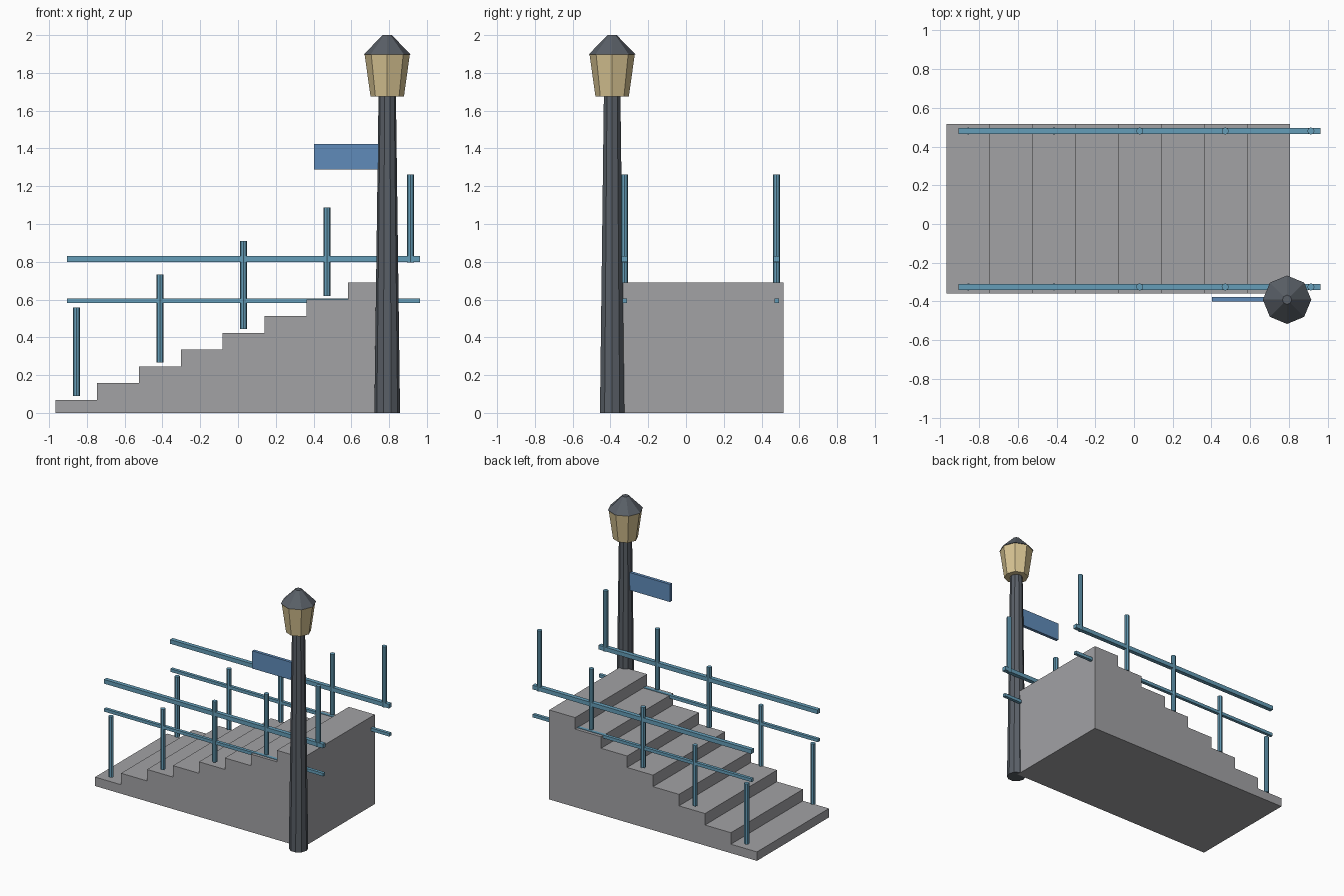
import bpy
import bmesh
import math

if "Cube" in bpy.data.objects:
    bpy.data.objects.remove(bpy.data.objects["Cube"], do_unlink=True)


def material(name, rgb):
    mat = bpy.data.materials.new(name)
    mat.use_nodes = True
    mat.diffuse_color = (*rgb, 1)
    mat.node_tree.nodes["Principled BSDF"].inputs["Base Color"].default_value = (*rgb, 1)
    return mat


CONCRETE = material("concrete grey", (0.36, 0.36, 0.375))
RAIL_BLUE = material("rail blue", (0.13, 0.34, 0.48))
IRON = material("dark iron", (0.1, 0.115, 0.135))
GLASS = material("warm lamp glass", (0.68, 0.55, 0.29))
SIGN_BLUE = material("sign blue", (0.115, 0.26, 0.49))


def finish(bm, name, mat):
    bmesh.ops.recalc_face_normals(bm, faces=bm.faces)
    mesh = bpy.data.meshes.new(name)
    bm.to_mesh(mesh)
    bm.free()
    mesh.materials.append(mat)
    obj = bpy.data.objects.new(name, mesh)
    bpy.context.scene.collection.objects.link(obj)
    return obj


def box(name, mat, low, high):
    bm = bmesh.new()
    bmesh.ops.create_cube(bm, size=1)
    for v in bm.verts:
        for i in range(3):
            v.co[i] = low[i] if v.co[i] < 0 else high[i]
    return finish(bm, name, mat)


def taper(name, mat, x, y, z0, z1, r0, r1, sides):
    """Upright faceted cone section with a corner pointing along +x."""
    bm = bmesh.new()
    rings = []
    for z, r in ((z0, r0), (z1, r1)):
        angles = [math.tau * i / sides for i in range(sides)]
        rings.append([bm.verts.new((x + r * math.cos(a), y + r * math.sin(a), z))
                      for a in angles])
    low, high = rings
    bm.faces.new(low[::-1])
    bm.faces.new(high)
    for i in range(sides):
        j = (i + 1) % sides
        bm.faces.new((low[i], low[j], high[j], high[i]))
    return finish(bm, name, mat)


# Staircase: stepped side profile extruded across its width
STEPS = 8
LEFT, RIGHT = -0.967, 0.805
FRONT, BACK = -0.36, 0.517
tread = (RIGHT - LEFT) / STEPS
profile = [(LEFT, 0)]
for i in range(STEPS):
    z = 0.069 + 0.0887 * i
    profile += [(LEFT + tread * i, z), (LEFT + tread * (i + 1), z)]
profile.append((RIGHT, 0))
bm = bmesh.new()
side = bm.faces.new([bm.verts.new((x, FRONT, z)) for x, z in profile])
extruded = bmesh.ops.extrude_face_region(bm, geom=[side])["geom"]
moved = [v for v in extruded if isinstance(v, bmesh.types.BMVert)]
bmesh.ops.translate(bm, verts=moved, vec=(0, BACK - FRONT, 0))
finish(bm, "staircase", CONCRETE)

# Railings: two level rails and five climbing posts on each side
for label, y in (("front", -0.325), ("back", 0.48)):
    for part, z, half in (("upper", 0.815, 0.016), ("lower", 0.593, 0.012)):
        box(f"{label}_{part}_rail", RAIL_BLUE,
            (-0.905, y - half, z - half), (0.963, y + half, z + half))
    for i in range(5):
        z = 0.09 + 0.1765 * i
        taper(f"{label}_post_{i + 1}", RAIL_BLUE, -0.855 + 0.442 * i, y,
              z, z + 0.467, 0.0185, 0.0185, 8)

# Street lamp: tapered pole, flared lantern and pointed roof
LX, LY = 0.79, -0.391
taper("lamp_pole", IRON, LX, LY, 0, 1.69, 0.068, 0.046, 10)
taper("lantern", GLASS, LX, LY, 1.675, 1.9, 0.0885, 0.12, 8)
taper("lantern_roof", IRON, LX, LY, 1.897, 2.0, 0.125, 0.024, 8)

# Sign plate hung from the pole
box("sign_plate", SIGN_BLUE, (0.402, LY - 0.01, 1.288), (0.76, LY + 0.014, 1.424))
